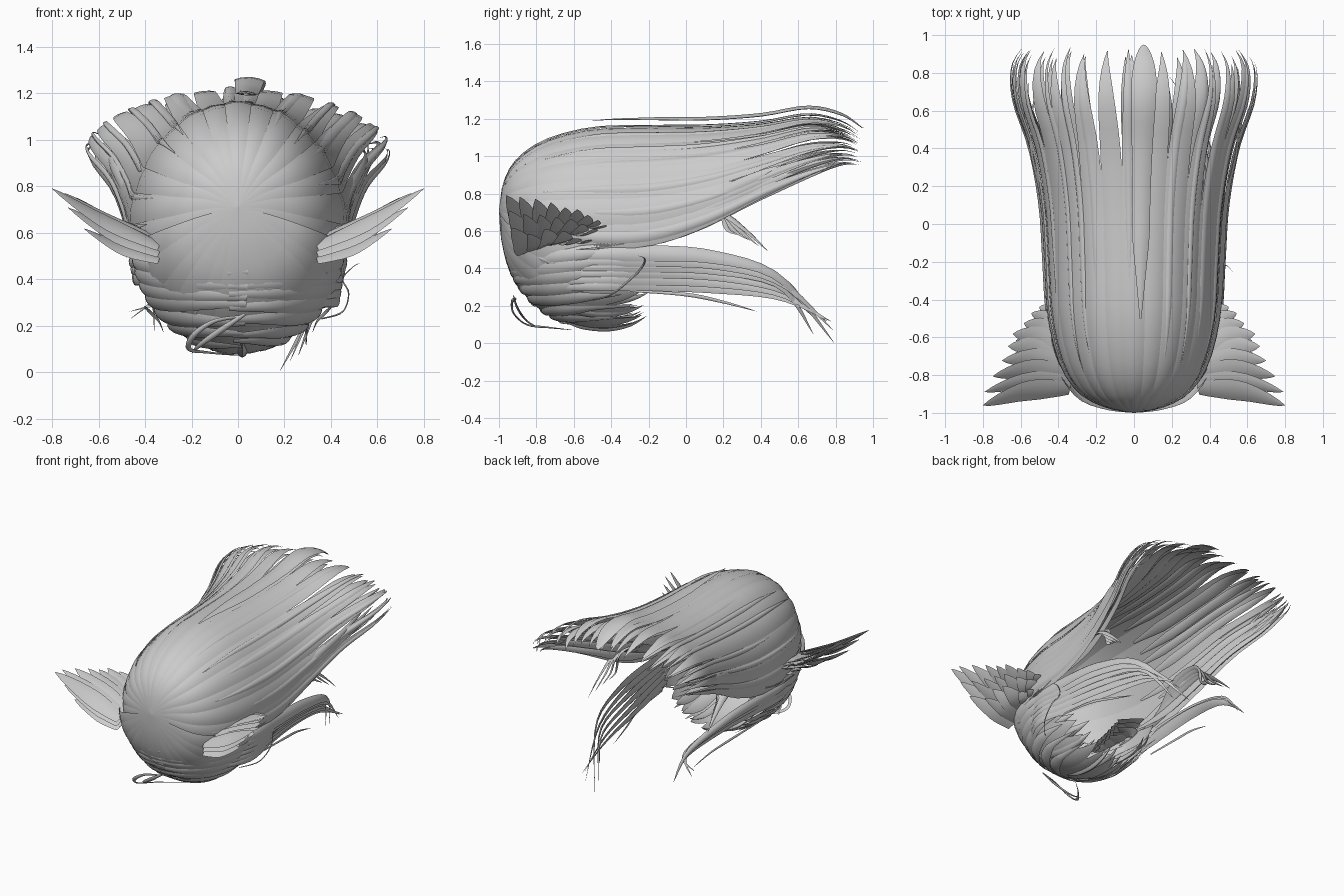
import bpy, bmesh, math, random
from mathutils import Vector

if "Cube" in bpy.data.objects:
    bpy.data.objects.remove(bpy.data.objects["Cube"])
random.seed(4)
R = random.uniform


def spline(pts, s):
    """Smooth interpolation through pts; s runs 0..len(pts)-1."""
    i = max(0, min(int(s), len(pts) - 2))
    f = s - i
    p = [Vector(pts[max(0, min(len(pts) - 1, i + k))]) for k in (-1, 0, 1, 2)]
    return 0.5 * (2 * p[1] + (p[2] - p[0]) * f + (2 * p[0] - 5 * p[1] + 4 * p[2] - p[3]) * f * f
                  + (3 * p[1] - p[0] - 3 * p[2] + p[3]) * f ** 3)


def loft(bm, rows):
    """Skin closed cross-sections."""
    vs = [[bm.verts.new(p) for p in r] for r in rows]
    n = len(rows[0])
    for a, b in zip(vs, vs[1:]):
        for i in range(n):
            bm.faces.new((a[i], a[(i + 1) % n], b[(i + 1) % n], b[i]))


def finish(bm, name):
    bmesh.ops.remove_doubles(bm, verts=bm.verts, dist=0.0004)
    bmesh.ops.recalc_face_normals(bm, faces=bm.faces)
    me = bpy.data.meshes.new(name)
    bm.to_mesh(me)
    bm.free()
    ob = bpy.data.objects.new(name, me)
    bpy.context.collection.objects.link(ob)
    bpy.context.view_layer.objects.active = ob
    ob.select_set(True)
    bpy.ops.object.shade_smooth_by_angle(angle=math.radians(40))
    ob.select_set(False)


# lens-shaped section: (across, height)
LENS = [(-1, 0), (-.6, .64), (0, 1), (.6, .64), (1, 0), (.5, -.45), (-.5, -.45)]


def shell_strand(bm, st, phi, half, s0, s1, taper, th=.018, lift=0., root=1., n=26):
    """Strand lying on an elliptical shell given by stations (y, width, edge z, centre z)."""
    rows = []
    bend = R(-.08, .08)
    for k in range(n):
        t = k / (n - 1)
        y, w, ze, zc = spline(st, s0 + (s1 - s0) * t)
        w = max(w, 0)
        fade = 1 if t < taper else max(0.02, 1 - ((t - taper) / (1 - taper)) ** 1.6)
        if root < 1:
            fade *= min(1, root + t * 4)
        c = Vector((0, y, zc))
        size = min(1, w / .25)
        row = []
        for u, h in LENS:
            a = phi + u * half * fade + bend * max(0, t - taper)
            d = Vector((w * math.cos(a), 0, abs(ze - zc) * math.sin(a)))
            nrm = d.normalized() if d.length > 1e-6 else Vector((0, 0, 0))
            row.append(c + d + nrm * (th * h * fade + lift) * size)
        rows.append(row)
    loft(bm, rows)


def free_strand(bm, pts, width, th, out, n=18, root=.5, mirror=False):
    """Tapered lens-section strand along a free path; out gives its facing."""
    path = [spline(pts, (len(pts) - 1) * k / (n - 1)) for k in range(n)]
    rows = []
    for k, p in enumerate(path):
        t = k / (n - 1)
        tan = (path[min(k + 1, n - 1)] - path[max(k - 1, 0)]).normalized()
        o = Vector(out(p, t) if callable(out) else out)
        side = tan.cross(o).normalized()
        nrm = side.cross(tan)
        f = (root + (1 - root) * min(1, t / .35)) * max(.02, 1 - max(0, (t - .4) / .6) ** 1.7)
        rows.append([p + side * u * width * f + nrm * h * th * f for u, h in LENS])
    loft(bm, rows)
    if mirror:
        loft(bm, [[Vector((-q.x, q.y, q.z)) for q in r] for r in rows])


# crown: long swept-back strands from the front point
UP = [(-1, 0, .71, .71), (-.975, .14, .86, .69), (-.9, .28, .98, .65), (-.75, .385, 1.08, .62),
      (-.5, .45, 1.145, .6), (-.2, .47, 1.155, .61), (.1, .49, 1.155, .69), (.4, .545, 1.175, .82),
      (.65, .63, 1.215, .92), (.83, .64, 1.18, .97), (.94, .58, 1.11, .96)]
bm = bmesh.new()
N = 15
lo, hi = math.radians(-9), math.radians(189)
for i in range(N):
    phi = lo + (hi - lo) * (i + .5) / N
    shell_strand(bm, UP, phi, .55 * (hi - lo) / N, 0, R(8.9, 9.8), R(.55, .68), .007, .005 * (i % 2))
finish(bm, "crown_strands")

# finer strands over the crown and a second layer inside its rear
bm = bmesh.new()
for i in range(14):
    phi = lo + (hi - lo) * (i + R(.2, .8)) / 14
    shell_strand(bm, UP, phi, R(.03, .06), R(2.5, 4.5), R(9.2, 10), .6, .008, .008, root=.1)
shell_strand(bm, UP, 1.5, .09, 4, 10.3, .7, .012, .045, root=.1)
finish(bm, "crown_fine_strands")
bm = bmesh.new()
for i in range(18):
    phi = lo + (hi - lo) * (i + R(.3, .7)) / 18
    shell_strand(bm, UP, phi, R(.06, .1), R(3.5, 5), R(8.8, 9.9), .55, .02, R(-.07, -.03), root=.2)
finish(bm, "crown_inner_strands")

# lower bowl running from the front point under the chin
LOW = [(-1, 0, .71, .71), (-.985, .14, .54, .69), (-.93, .29, .36, .65), (-.8, .39, .2, .62),
       (-.62, .43, .11, .6), (-.45, .425, .08, .58), (-.3, .4, .1, .56), (-.2, .35, .15, .54)]
bm = bmesh.new()
for i in range(12):
    phi = math.radians(186 + 168 * (i + .5) / 12)
    shell_strand(bm, LOW, phi, .145, 0, R(6, 6.8), .72, .004, .003 * (i % 2), n=22)
for i in range(12):
    phi = math.radians(200 + 140 * (i + R(.2, .8)) / 12)
    shell_strand(bm, LOW, phi, R(.05, .09), R(2.6, 3.6), R(6, 7), .55, .018, R(-.05, .012), root=.1, n=18)
finish(bm, "chin_bowl")


# bands wrapping sideways around the lower bowl
def ring(a, z, g=1.0):
    f = math.sqrt(max(.05, 1 - ((.56 - z) / .48) ** 2)) * g
    return Vector((.44 * f * math.sin(a), -.5 - .47 * f * math.cos(a), z))


def radial(p, t):
    return (p.x, min(0, p.y + .5), (p.z - .55) * .8)


bm = bmesh.new()
for sx in (1, -1):
    for z0, z1, wd in ((.43, .48, .04), (.38, .43, .045), (.33, .37, .045), (.28, .31, .045),
                       (.22, .25, .045), (.17, .19, .04), (.12, .13, .04)):
        z0 += R(-.015, .015)
        pts = [ring(a * sx, z0 + (z1 - z0) * k / 4, 1.015 + .006 * k)
               for k, a in enumerate((-.1, .4, .9, 1.3, 1.6))]
        e = pts[-1]
        pts.append(Vector((e.x * .97, R(-.36, -.26), e.z + .01)))
        free_strand(bm, pts, wd, .012, radial, 20, .3)
finish(bm, "wrapping_bands")

# tails trailing from the side of the jaw
bm = bmesh.new()
for sx, tip, cnt in ((1, Vector((.18, .79, .005)), 6), (-1, Vector((-.36, .66, .18)), 3)):
    for i in range(cnt):
        k = i / 5
        z = .48 - .16 * k
        end = tip + (Vector((sx * R(.03, .12), R(-.12, 0), .04 + .1 * R(0, 1))) if i else Vector((0, 0, 0)))
        pts = [ring(sx * .8, z - .03, 1.02), (sx * (.445 - .02 * k), -.5, z - .01), (sx * (.45 - .07 * k), -.2, z),
               (sx * (.43 - .11 * k), .15, z - .02), (sx * (.37 - .08 * k), .5, z * .62 + .05), end]
        free_strand(bm, pts, R(.032, .05), .015, lambda p, t, s=sx: (s, 0, -.2 + t * .9), 24, .3)
    # upper arched bundle
    for i in range(4):
        pts = [(sx * .42, -.65, .5), (sx * .45, -.3, .55 + .01 * i), (sx * (.45 - .02 * i), -.02, .67 + .015 * i),
               (sx * (.46 - .02 * i), .18, .69 + .015 * i), (sx * (.47 - .02 * i), .31 - .03 * i, .61),
               (sx * (.48 - .02 * i), .44 - .05 * i, .49 + .03 * i)]
        free_strand(bm, pts, R(.025, .035), .013, (sx * .6, 0, 1), 22, .3)
    # straighter strands bridging jaw and crown
    for i in range(3):
        pts = [(sx * .42, -.6, .53), (sx * .45, -.25, .6 + .02 * i), (sx * .48, .1, .72 + .025 * i),
               (sx * .55, .45, .87 + .025 * i), (sx * (.61 - .05 * i), .75, .98)]
        free_strand(bm, pts, .035, .012, (sx, 0, .3), 20, .3)
    free_strand(bm, [(sx * .4, -.3, .28), (sx * .38, 0, .26), (sx * .34, .2, .22), (sx * .32, .38, .17)],
                .01, .006, (sx, 0, 0))
finish(bm, "trailing_tails")

# feathered fans at the sides
bm = bmesh.new()
TIPS = [(.8, -.96, .79), (.775, -.86, .775), (.72, -.75, .765), (.7, -.64, .74), (.63, -.56, .71),
        (.57, -.48, .67), (.5, -.44, .63)]
for layer in range(3):
    m = 9 - layer
    for i in range(m):
        k = i / (m - 1)
        tip = spline(TIPS, 6 * k)
        root = Vector((.34, -.87 + .3 * k, .54 + .09 * k - .03 * layer))
        tip = root + (tip - root) * (1 - .15 * layer + R(-.12, .02) * (i > 0)) + Vector((0, 0, -.04 * layer))
        mid = (root + tip) / 2 + Vector((.01, .03, -.015))
        free_strand(bm, [root, mid, tip], R(.05, .065), .01, (-.4, R(-.6, -.2), 1), 10, .6, True)
finish(bm, "side_fans")

# stray curls below the chin and at the cheek
bm = bmesh.new()
free_strand(bm, [(.02, -.91, .24), (-.1, -.93, .22), (-.19, -.92, .16), (-.21, -.85, .1), (-.13, -.74, .085),
                 (.02, -.6, .07)], .013, .006, (0, -1, -.6), 24)
free_strand(bm, [(.03, -.92, .25), (-.06, -.9, .19), (-.16, -.85, .12), (-.2, -.78, .08)],
            .015, .008, (0, -1, -.6))
free_strand(bm, [(.36, -.5, .23), (.45, -.4, .26), (.475, -.3, .34), (.45, -.24, .4), (.49, -.22, .45),
                 (.525, -.26, .47)], .006, .004, (1, 0, 0), 24)
finish(bm, "stray_curls")
